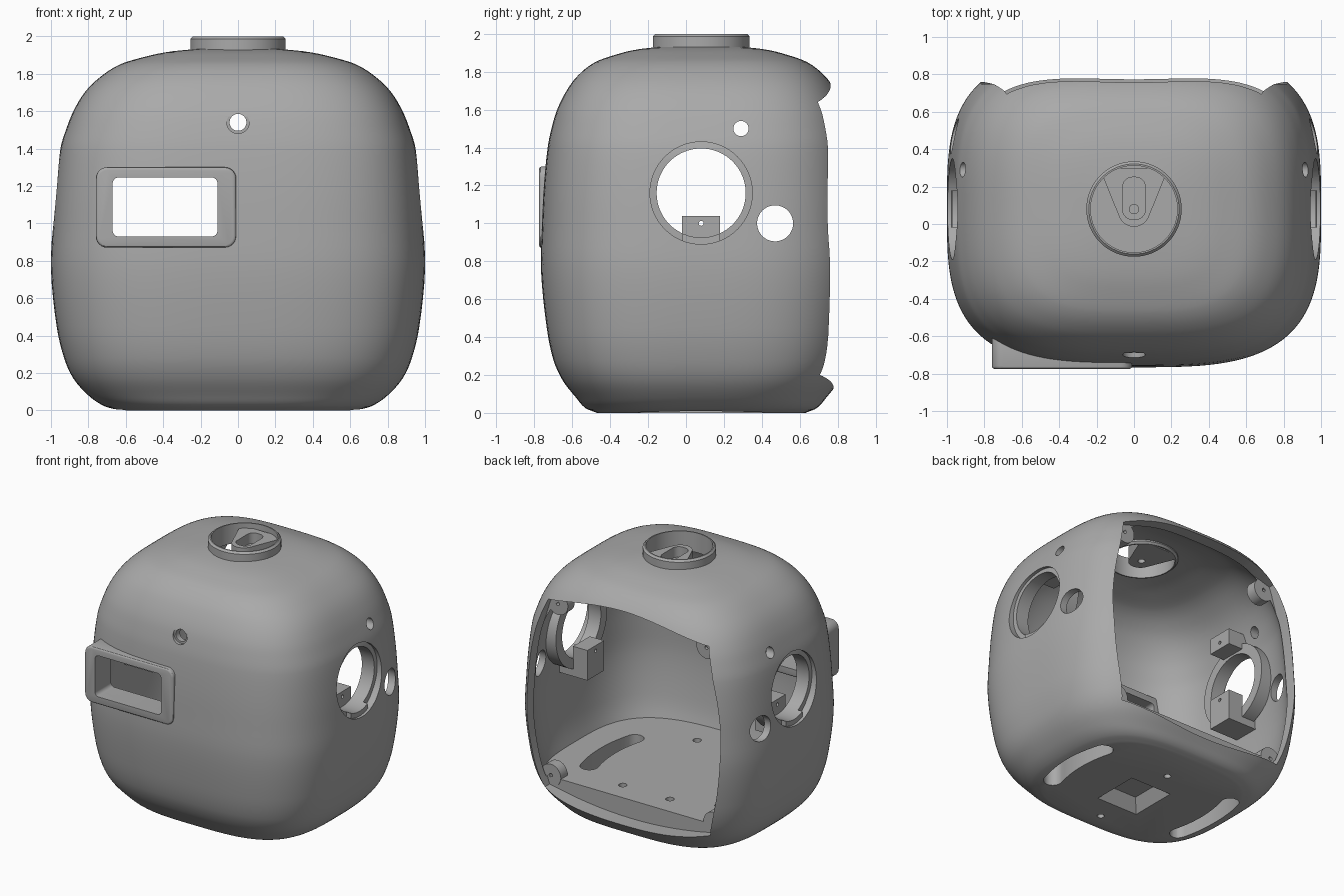
import bpy, bmesh, math
from mathutils import Vector

if "Cube" in bpy.data.objects:
    bpy.data.objects.remove(bpy.data.objects["Cube"])

grey = bpy.data.materials.new("plain_grey")
grey.use_nodes = True
grey.diffuse_color = (0.4, 0.4, 0.4, 1)
grey.node_tree.nodes["Principled BSDF"].inputs["Base Color"].default_value = (0.4, 0.4, 0.4, 1)

MID = 0.08     # y of the body's middle
FLOOR = 0.26   # top of the inner floor
WALL = 0.05

# height, half width, half depth of the body
PROFILE = [(0, .64, .55), (.025, .72, .61), (.08, .8, .66), (.17, .88, .73), (.28, .93, .78),
           (.45, .97, .815), (.75, 1, .845), (1, .99, .84), (1.2, .975, .83), (1.4, .95, .81),
           (1.5, .92, .79), (1.6, .88, .76), (1.7, .82, .71), (1.78, .74, .65), (1.85, .63, .56),
           (1.89, .5, .45), (1.92, .35, .32), (1.94, .12, .11)]


def finish(bm, name):
    bmesh.ops.recalc_face_normals(bm, faces=bm.faces)
    mesh = bpy.data.meshes.new(name)
    bm.to_mesh(mesh)
    bm.free()
    ob = bpy.data.objects.new(name, mesh)
    bpy.context.collection.objects.link(ob)
    mesh.materials.append(grey)
    return ob


def loft(rings, name):
    bm = bmesh.new()
    rows = [[bm.verts.new(p) for p in ring] for ring in rings]
    n = len(rows[0])
    for lo, hi in zip(rows, rows[1:]):
        for i in range(n):
            j = (i + 1) % n
            bm.faces.new((lo[i], lo[j], hi[j], hi[i]))
    bm.faces.new(rows[0])
    bm.faces.new(rows[-1])
    return finish(bm, name)


def prism(name, outline, axis, lo, hi, taper=1):
    """Extrude a 2D outline along an axis; the other two axes keep their order."""
    def place(u, v, w):
        return {"x": (w, u, v), "y": (u, w, v), "z": (u, v, w)}[axis]
    return loft([[place(u * t, v * t, w) for u, v in outline]
                 for w, t in ((lo, 1), (hi, taper))], name)


def circle(u, v, r, n=48):
    return [(u + r * math.cos(math.tau * i / n), v + r * math.sin(math.tau * i / n)) for i in range(n)]


def rect(u0, u1, v0, v1, r=0.0):
    if not r:
        return [(u0, v0), (u1, v0), (u1, v1), (u0, v1)]
    out = []
    for k, (u, v) in enumerate([(u1 - r, v1 - r), (u0 + r, v1 - r), (u0 + r, v0 + r), (u1 - r, v0 + r)]):
        for i in range(7):
            a = math.pi / 2 * (k + i / 6)
            out.append((u + r * math.cos(a), v + r * math.sin(a)))
    return out


def apply(ob, mod):
    bpy.context.view_layer.objects.active = ob
    bpy.ops.object.modifier_apply(modifier=mod.name)


def combine(ob, tool, operation="DIFFERENCE", keep=False):
    mod = ob.modifiers.new("combine", "BOOLEAN")
    mod.operation, mod.solver, mod.object = operation, "EXACT", tool
    apply(ob, mod)
    if not keep:
        bpy.data.objects.remove(tool)


def cut(ob, *args, **kw):
    combine(ob, prism("cutter", *args, **kw))


def bevel(ob, width, segments=1):
    mod = ob.modifiers.new("bevel", "BEVEL")
    mod.width, mod.segments, mod.limit_method = width, segments, "ANGLE"
    mod.angle_limit = math.radians(50)
    apply(ob, mod)


def smooth_rows(steps=4):
    pts = [Vector(p) for p in PROFILE]
    rows = []
    for i in range(len(pts) - 1):
        p0, p1, p2, p3 = pts[max(i - 1, 0)], pts[i], pts[i + 1], pts[min(i + 2, len(pts) - 1)]
        s1 = (p2 - p0) / max(p2[0] - p0[0], 0.001)
        s2 = (p3 - p1) / max(p3[0] - p1[0], 0.001)
        h = p2[0] - p1[0]
        for k in range(steps):
            t = k / steps
            rows.append(p1 * (1 + 2 * t) * (1 - t) ** 2 + s1 * h * t * (1 - t) ** 2
                        + p2 * t * t * (3 - 2 * t) + s2 * h * t * t * (t - 1))
    return rows + [pts[-1]]


def squircle(z, a, b, n=128, power=2 / 3.3):
    ring = []
    for i in range(n):
        t = math.tau * (i + 0.5) / n
        c, s = math.cos(t), math.sin(t)
        ring.append((math.copysign(abs(c) ** power, c) * a,
                     MID + math.copysign(abs(s) ** power, s) * b, z))
    return ring


def shell_solid(name, inset, base):
    top = PROFILE[-1][0]
    rows = [r for r in smooth_rows() if r[0] >= base]
    start = rows[0][0]
    squash = (top - inset - base) / (top - start)
    return loft([squircle(base + (z - start) * squash, a - inset, b - inset) for z, a, b in rows], name)


# Hollow body
body = shell_solid("body_shell", 0, 0)
clip = shell_solid("clip_helper", 0.02, 0.02)
combine(body, shell_solid("cavity", WALL, FLOOR))

# Back opening with bowed edges
corners = [(.7, .2), (.68, 1.64), (-.68, 1.64), (-.7, .2)]
bulges = [(.13, 0), (0, .11), (-.13, 0), (0, -.08)]
opening = []
for k in range(4):
    (u0, v0), (u1, v1), (bu, bv) = corners[k], corners[(k + 1) % 4], bulges[k]
    for i in range(16):
        t = i / 16
        w = 4 * t * (1 - t)
        opening.append((u0 + (u1 - u0) * t + bu * w, v0 + (v1 - v0) * t + bv * w))
cut(body, opening, "y", 0.65, 1.2)

# Side ports, top port and front sensor hole
for y, z, r in ((MID, 1.16, 0.27), (0.47, 1.0, 0.095), (0.29, 1.5, 0.04)):
    for lo, hi in ((0.6, 1.2), (-1.2, -0.6)):
        cut(body, circle(y, z, r, 64), "x", lo, hi)
cut(body, circle(0, MID, 0.24, 64), "z", 1.6, 2.2)
cut(body, circle(0, 1.54, 0.045), "y", -1, -0.4)
cut(body, circle(0, 1.54, 0.06), "y", -1, -0.69)

# Curved slots, tapered pocket and screw holes in the floor
for s in (1, -1):
    slot, bend, half = [], 1.0, 0.28
    for side, w in ((1, 0.065), (-1, -0.065)):
        for i in range(13):
            a = side * half * (i / 6 - 1)
            slot.append((s * (0.61 - bend + (bend + w) * math.cos(a)), MID + (bend + w) * math.sin(a)))
        for i in range(1, 8):
            a = side * half
            e = a + (0 if side > 0 else math.pi) + math.pi * i / 8
            slot.append((s * (0.61 - bend + bend * math.cos(a) + 0.065 * math.cos(e)),
                         MID + bend * math.sin(a) + 0.065 * math.sin(e)))
    cut(body, slot, "z", -0.2, 0.5)
    cut(body, circle(0, s * 0.36, 0.025, 24), "z", -0.1, 0.1)
    for y in (0.48, -0.42):
        cut(body, circle(s * 0.2, y, 0.03, 24), "z", 0.16, 0.4)
cut(body, rect(-.18, .18, -.19, .19), "z", -0.01, 0.09, taper=0.65)

# Window frame on the front
frame = prism("window_frame", rect(-.76, -.01, .87, 1.3, .06), "y", -0.775, -0.58)
bevel(frame, 0.015, 3)
for part in (body, frame):
    cut(part, rect(-.67, -.11, .93, 1.245, .03), "y", -1, -0.4)

# Top collar with slotted bridge plate
collar = prism("top_collar", circle(0, MID, 0.255, 64), "z", 1.85, 2.0)
bevel(collar, 0.014)
cut(collar, circle(0, MID, 0.232, 64), "z", 1.7, 2.2)
plate = [(.165, .25), (.1, .3), (-.1, .3), (-.165, .25)]
plate += [(0.085 * math.cos(a), MID - 0.01 + 0.085 * math.sin(a))
          for a in (math.pi * (1.12 + 0.76 * i / 12) for i in range(13))]
bridge = prism("collar_bridge", plate, "z", 1.85, 1.96)
cut(bridge, rect(-.06, .06, .025, .25, .05), "z", 1.88, 2.1)
cut(bridge, circle(0, MID, 0.025, 24), "z", 1.7, 2.1)

fittings = [frame, collar, bridge, body]
for s, label in ((1, "left"), (-1, "right")):
    def span(a, b):
        return min(s * a, s * b), max(s * a, s * b)

    # Port ring set behind each side hole
    ring = prism(label + "_port_ring", circle(MID, 1.16, 0.31, 64), "x", *span(0.83, 0.935))
    combine(ring, clip, "INTERSECT", keep=True)
    cut(ring, circle(MID, 1.16, 0.235, 64), "x", *span(0.5, 1.2))
    fittings.append(ring)

    # Screw blocks under and over the ring
    for where, z0, z1, hole in (("lower", .81, 1.04, 1.0), ("upper", 1.41, 1.53, 1.46)):
        block = prism(f"{label}_{where}_block", rect(-.02, .18, z0, z1), "x", *span(0.71, 1.0))
        combine(block, clip, "INTERSECT", keep=True)
        cut(block, circle(MID, 1.16, 0.235, 64), "x", *span(0.831, 1.2))
        cut(block, circle(MID, hole, 0.013, 16), "x", *span(0.6, 1.2))
        fittings.append(block)

    # Corner screw tabs of the back opening
    for where, x, z in (("lower", .69, .27), ("upper", .63, 1.6)):
        tab = prism(f"{label}_{where}_tab", circle(s * x, z, 0.085, 32), "y", 0.57, 0.652)
        combine(tab, clip, "INTERSECT", keep=True)
        cut(tab, circle(s * x, z, 0.014, 16), "y", 0.6, 0.8)
        fittings.append(tab)

bpy.data.objects.remove(clip)

# Smooth shading with crisp edges
bpy.ops.object.select_all(action="DESELECT")
for ob in fittings:
    ob.select_set(True)
bpy.context.view_layer.objects.active = body
bpy.ops.object.shade_smooth_by_angle(angle=math.radians(30))
